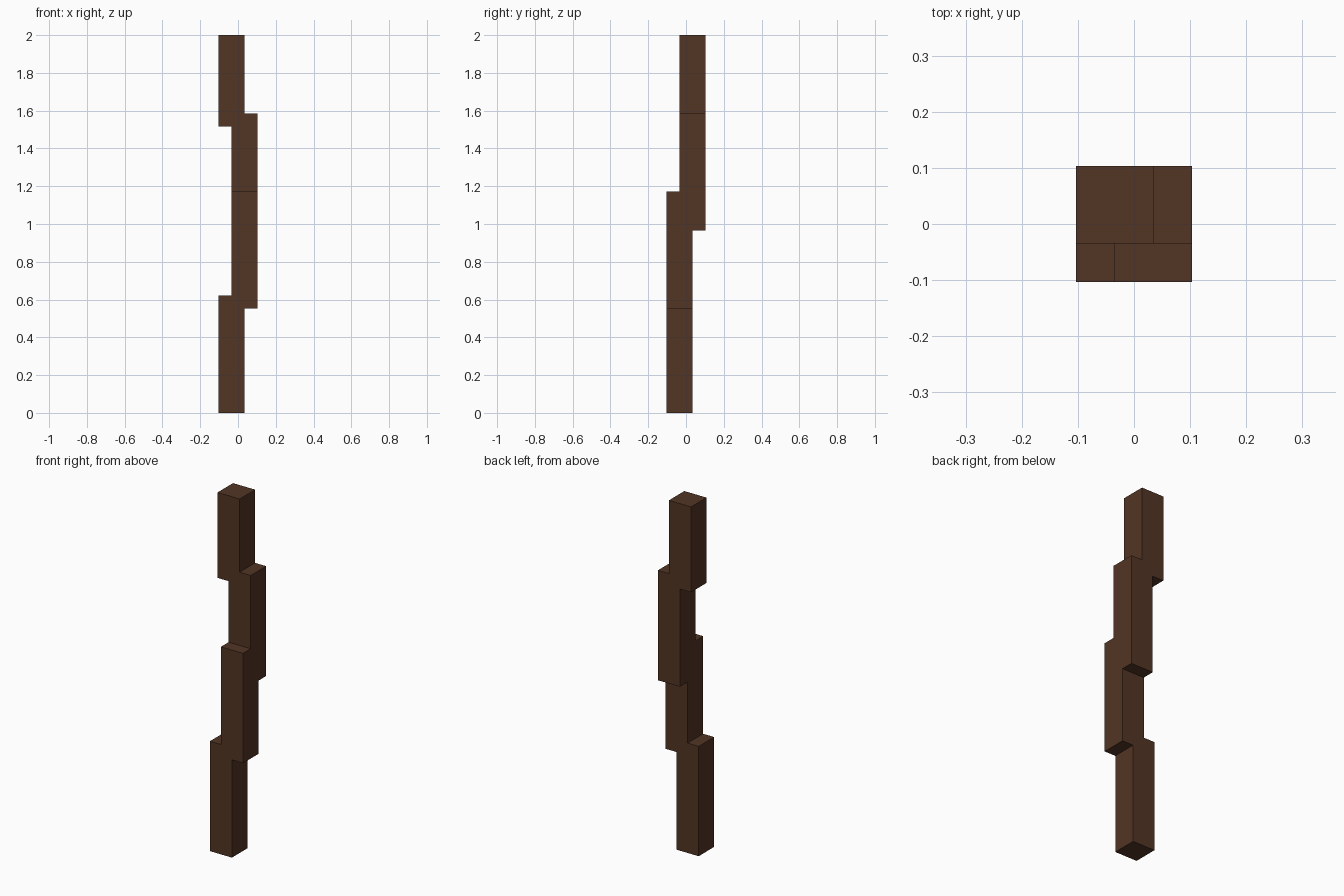
import bpy
from mathutils import Vector

default = bpy.data.objects.get("Cube")
if default:
    bpy.data.objects.remove(default, do_unlink=True)

# One dark wood colour
BROWN = (0.085, 0.035, 0.018, 1.0)
wood = bpy.data.materials.new("dark_brown_wood")
wood.use_nodes = True
wood.diffuse_color = BROWN
wood.node_tree.nodes["Principled BSDF"].inputs["Base Color"].default_value = BROWN

U = 2 / 58        # grid unit: the stick is 58 units tall
SIDE = 4 * U      # square section of every segment
SHIFT = U         # sideways offset of each segment from the centre line


def segment(name, sx, sy, z0, z1):
    """Square bar shifted towards (sx, sy), spanning z0 to z1 in grid units."""
    centre = Vector((sx * SHIFT, sy * SHIFT, (z0 + z1) / 2 * U))
    bpy.ops.mesh.primitive_cube_add(size=1, location=centre)
    bar = bpy.context.object
    bar.name = bar.data.name = name
    bar.scale = (SIDE, SIDE, (z1 - z0) * U)
    bpy.ops.object.transform_apply(location=False, rotation=False, scale=True)
    bar.data.materials.append(wood)


# Four overlapping bars stepping round the centre line
segment("bottom_segment", -1, -1, 0, 18)
segment("lower_middle_segment", 1, -1, 16, 34)
segment("upper_middle_segment", 1, 1, 28, 46)
segment("top_segment", -1, 1, 44, 58)
